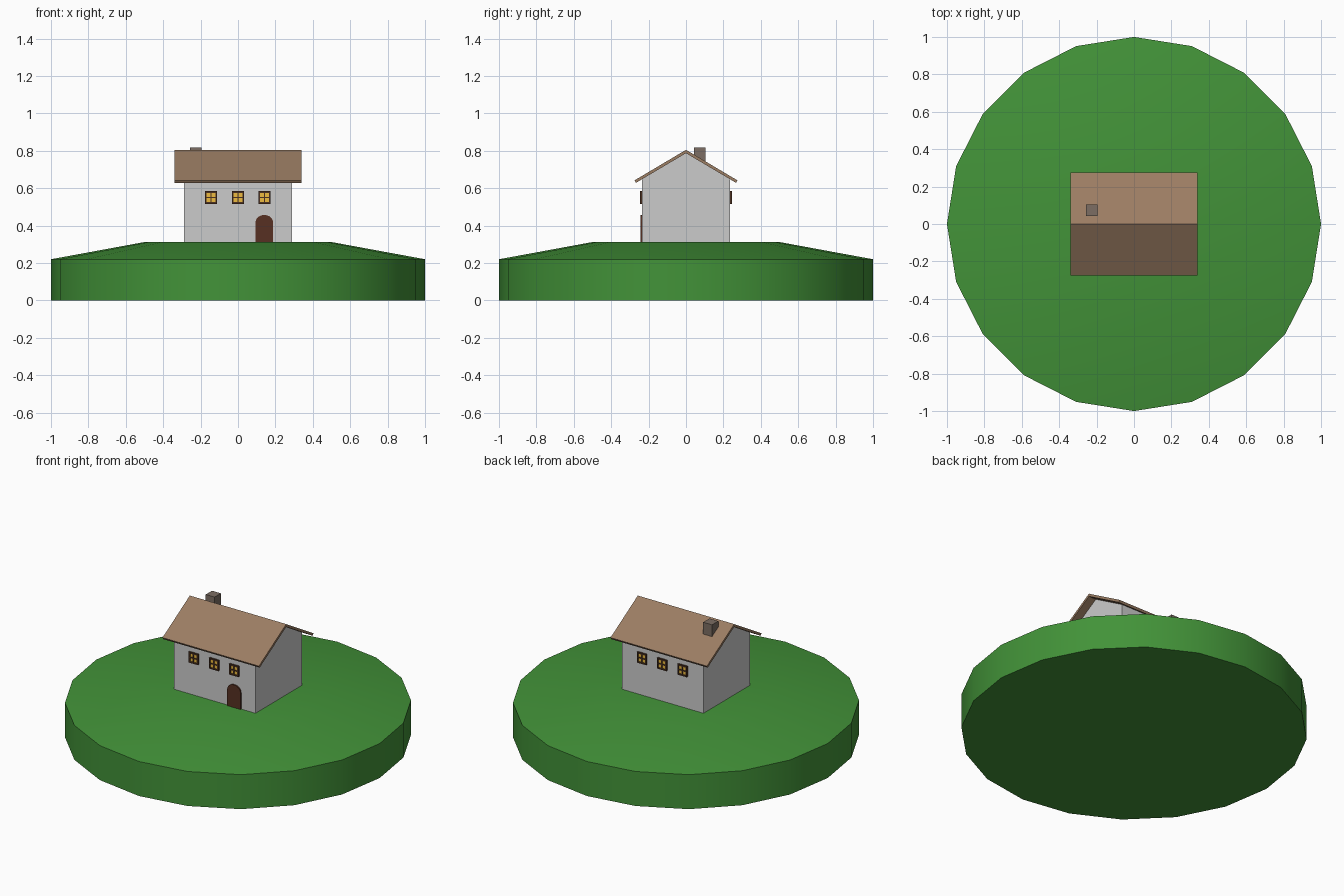
import bpy, bmesh, math
from mathutils import Matrix

if "Cube" in bpy.data.objects:
    bpy.data.objects.remove(bpy.data.objects["Cube"])


def material(name, rgb):
    m = bpy.data.materials.new(name)
    m.diffuse_color = (*rgb, 1)
    m.use_nodes = True
    m.node_tree.nodes["Principled BSDF"].inputs["Base Color"].default_value = m.diffuse_color
    return m


GRASS = material("grass", (0.055, 0.29, 0.04))
TILE = material("tile", (0.33, 0.205, 0.125))
WOOD = material("wood", (0.095, 0.03, 0.016))
FRAME = material("frame", (0.07, 0.03, 0.015))
GLASS = material("glass", (0.85, 0.5, 0.05))
STONE = material("stone", (0.2, 0.155, 0.125))


def finish(bm, name, mat=None):
    bmesh.ops.recalc_face_normals(bm, faces=bm.faces)
    me = bpy.data.meshes.new(name)
    bm.to_mesh(me)
    bm.free()
    ob = bpy.data.objects.new(name, me)
    bpy.context.collection.objects.link(ob)
    if mat:
        me.materials.append(mat)
    return ob


def add_box(bm, lo, hi):
    size = [b - a for a, b in zip(lo, hi)]
    mid = [(a + b) / 2 for a, b in zip(lo, hi)]
    bmesh.ops.create_cube(bm, size=1, matrix=Matrix.Translation(mid) @ Matrix.Diagonal((*size, 1)))


def prism(name, pts, depth, mat=None):
    """Extrude a closed 3D outline along a vector."""
    bm = bmesh.new()
    face = bm.faces.new([bm.verts.new(p) for p in pts])
    ext = bmesh.ops.extrude_face_region(bm, geom=[face], use_keep_orig=True)
    moved = [g for g in ext["geom"] if isinstance(g, bmesh.types.BMVert)]
    bmesh.ops.translate(bm, verts=moved, vec=depth)
    return finish(bm, name, mat)


# Grassy mound: 20-sided disc with a sloping shoulder and flat crown
N = 20
bm = bmesh.new()
rings = [[bm.verts.new((r * math.cos(i * math.tau / N), r * math.sin(i * math.tau / N), z))
          for i in range(N)] for r, z in ((1, 0), (1, 0.22), (0.5, 0.312))]
bm.faces.new(rings[0])
bm.faces.new(rings[-1])
for a, b in zip(rings, rings[1:]):
    for i in range(N):
        j = (i + 1) % N
        bm.faces.new((a[i], a[j], b[j], b[i]))
mound = finish(bm, "mound", GRASS)
bpy.context.view_layer.objects.active = mound
mound.select_set(True)
bpy.ops.object.shade_smooth_by_angle(angle=math.radians(30))

# House walls with gables
W, D = 0.288, 0.235
prism("walls", [(-W, -D, 0.31), (-W, D, 0.31), (-W, D, 0.648), (-W, 0, 0.788), (-W, -D, 0.648)],
      (2 * W, 0, 0))

# Overhanging pitched roof
R = 0.34
prism("roof", [(-R, 0, 0.805), (-R, -0.275, 0.642), (-R, -0.267, 0.629), (-R, 0, 0.787),
               (-R, 0.267, 0.629), (-R, 0.275, 0.642)], (2 * R, 0, 0), TILE)

# Chimney
bm = bmesh.new()
add_box(bm, (-0.257, 0.042, 0.70), (-0.195, 0.105, 0.818))
finish(bm, "chimney", STONE)

# Arched door
x0, h, spring, rise = 0.1405, 0.047, 0.418, 0.039
arch = [(x0 + h * math.cos(t * math.pi / 10), -0.230, spring + rise * math.sin(t * math.pi / 10))
        for t in range(11)]
prism("door", [(x0 - h, -0.230, 0.31), (x0 + h, -0.230, 0.31)] + arch, (0, -0.013, 0), WOOD)

# Four-pane windows, three on the front and three on the back
zc, hw, hh, b, c = 0.55, 0.033, 0.034, 0.009, 0.0035
for side, s in (("front", -1), ("back", 1)):
    for k, cx in enumerate((-0.144, 0, 0.142), 1):
        def part(bm, xa, xb, za, zb, out):
            ys = sorted((s * 0.225, s * out))
            add_box(bm, (cx + xa, ys[0], zc + za), (cx + xb, ys[1], zc + zb))
        bm = bmesh.new()
        for xa, xb in ((-hw, -hw + b), (hw - b, hw), (-c, c)):
            part(bm, xa, xb, -hh, hh, 0.246)
        for za, zb in ((-hh, -hh + b), (hh - b, hh), (-c, c)):
            for xa, xb in ((-hw + b, -c), (c, hw - b)):
                part(bm, xa, xb, za, zb, 0.246)
        for za, zb in ((-hh, -hh + b), (hh - b, hh)):
            part(bm, -c, c, za, zb, 0.2459)
        finish(bm, f"{side}_window_frame_{k}", FRAME)
        bm = bmesh.new()
        part(bm, -hw + b, hw - b, -hh + b, hh - b, 0.241)
        finish(bm, f"{side}_window_glass_{k}", GLASS)
